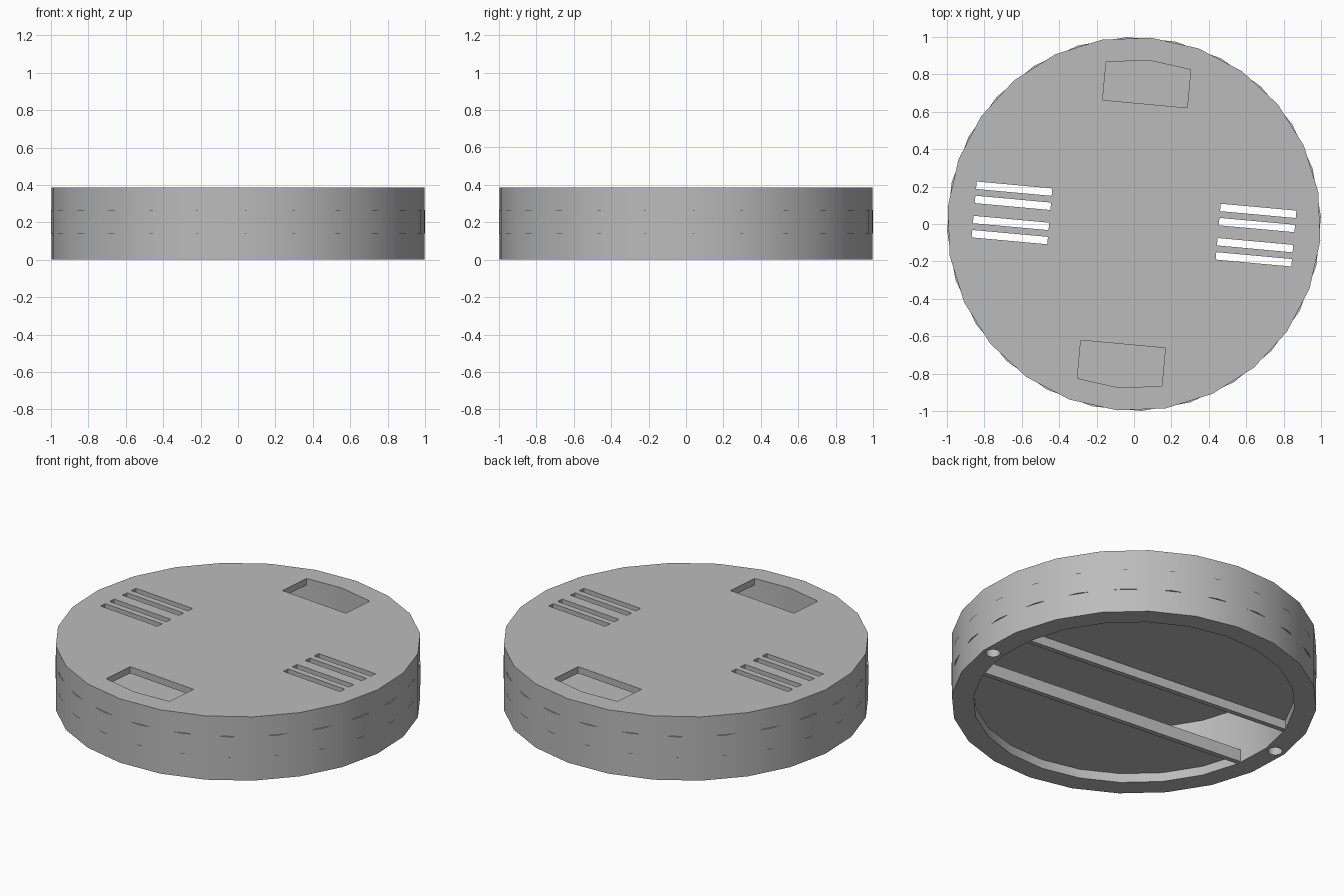
import bpy, bmesh, math

cube = bpy.data.objects.get("Cube")
if cube:
    bpy.data.objects.remove(cube, do_unlink=True)

TURN = math.radians(-5.2)
SIDES = 24
HEIGHT = 0.385
INNER = 0.88

grey = bpy.data.materials.new("plain_grey")
grey.use_nodes = True
colour = (0.5, 0.5, 0.5, 1)
grey.diffuse_color = colour
grey.node_tree.nodes["Principled BSDF"].inputs["Base Color"].default_value = colour


def ring(r, n=SIDES, phase=0.0, cx=0.0):
    return [(cx + r * math.cos(math.tau * (i + phase) / n),
             r * math.sin(math.tau * (i + phase) / n)) for i in range(n)]


def rect(x0, x1, y0, y1):
    return [(x0, y0), (x1, y0), (x1, y1), (x0, y1)]


def prism(name, outlines, z0, z1):
    """Extrude one or more flat outlines between two heights."""
    bm = bmesh.new()
    for pts in outlines:
        face = bm.faces.new([bm.verts.new((x, y, z0)) for x, y in pts])
        up = bmesh.ops.extrude_face_region(bm, geom=[face])["geom"]
        for v in up:
            if isinstance(v, bmesh.types.BMVert):
                v.co.z = z1
    bmesh.ops.recalc_face_normals(bm, faces=bm.faces)
    mesh = bpy.data.meshes.new(name)
    bm.to_mesh(mesh)
    bm.free()
    mesh.materials.append(grey)
    obj = bpy.data.objects.new(name, mesh)
    obj.rotation_euler.z = TURN
    bpy.context.collection.objects.link(obj)
    return obj


def activate(obj):
    bpy.ops.object.select_all(action='DESELECT')
    obj.select_set(True)
    bpy.context.view_layer.objects.active = obj


def cut(obj, outlines, z0, z1):
    cutter = prism("cutter", outlines, z0, z1)
    cutter.hide_render = True
    mod = obj.modifiers.new("cut", 'BOOLEAN')
    mod.operation = 'DIFFERENCE'
    mod.solver = 'EXACT'
    mod.object = cutter
    bpy.context.view_layer.update()
    activate(obj)
    bpy.ops.object.modifier_apply(modifier=mod.name)
    bpy.data.objects.remove(cutter, do_unlink=True)


def smooth(obj):
    activate(obj)
    bpy.ops.object.shade_smooth_by_angle(angle=math.radians(30))


# Round housing, open underneath
housing = prism("housing", [ring(1)], 0, HEIGHT)
cut(housing, [ring(INNER)], -0.1, 0.345)

# Vent slots on both sides
slots = []
for y in (-0.13, -0.054, 0.054, 0.13):
    slots += [rect(s * 0.655 - 0.203, s * 0.655 + 0.203, y - 0.02, y + 0.02) for s in (-1, 1)]
cut(housing, slots, 0.3, 0.5)

# Windows that follow the inner wall at front and back
window = [(-0.227, 0.645), (0.227, 0.645), (0.227, 0.849), (0, 0.879), (-0.227, 0.849)]
cut(housing, [window, [(-x, -y) for x, y in window]], 0.3, 0.5)

# Screw holes in the bottom rim
cut(housing, [ring(0.04, 16, 0, s * 0.94) for s in (-1, 1)], -0.1, 0.13)
smooth(housing)

# Offset band around the outside wall
band = prism("outer_band", [ring(1, SIDES, 0.5)], 0.14, 0.265)
cut(band, [ring(0.985, SIDES, 0.5)], 0.1, 0.3)
smooth(band)

# Inner shelves with a stiffening bar along each straight edge
edge = 0.2
chord = math.sqrt(0.872 ** 2 - edge ** 2)
for side, name in ((1, "back"), (-1, "front")):
    arc = [p for p in ring(INNER + 0.005) if p[1] > edge + 0.01]
    outline = [(chord, edge)] + arc + [(-chord, edge)]
    prism(name + "_shelf", [[(side * x, side * y) for x, y in outline]], 0.055, 0.075)
    ys = sorted((side * edge, side * (edge + 0.03)))
    prism(name + "_bar", [rect(-chord, chord, *ys)], 0, 0.06)
